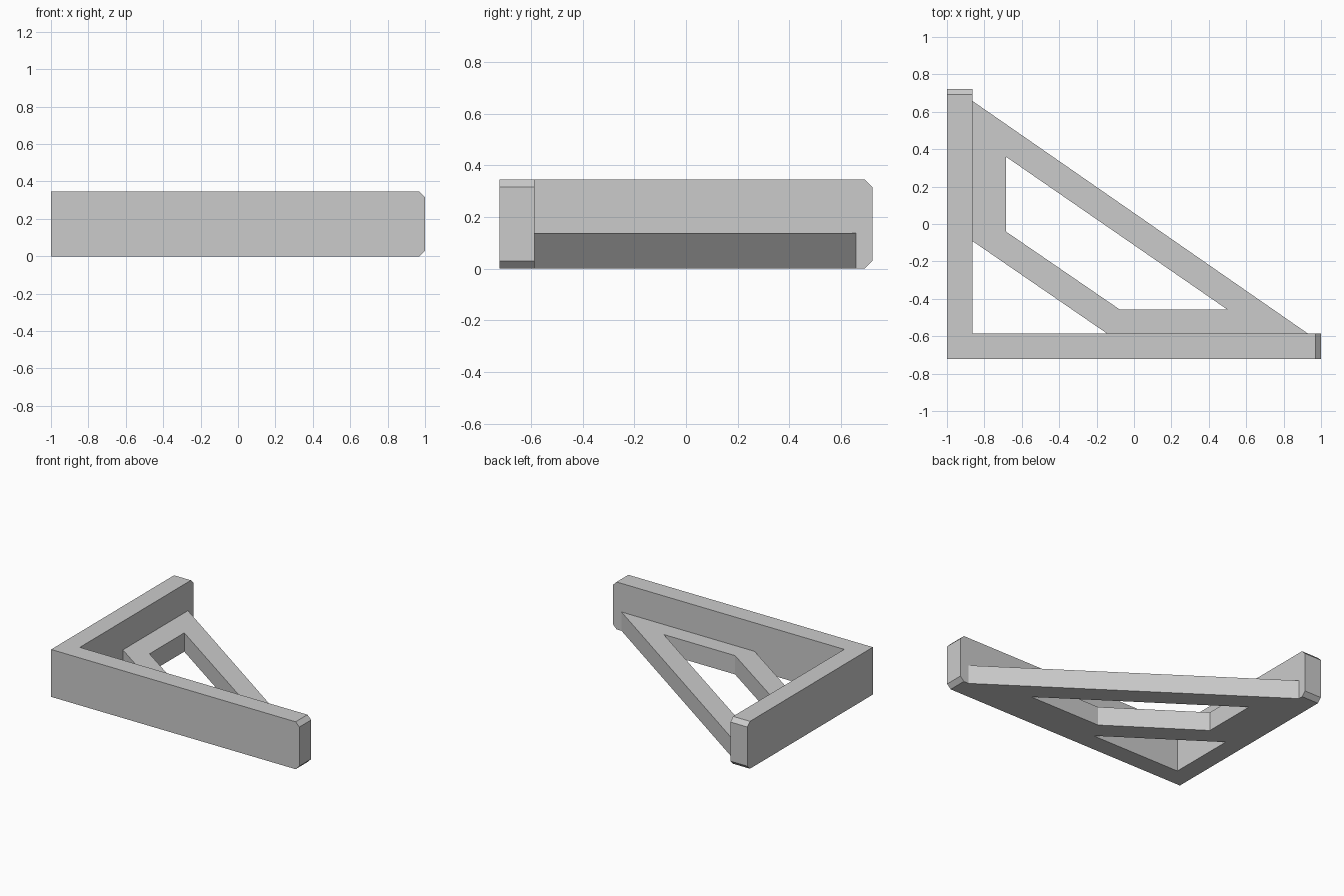
import bpy
import bmesh
import math
from mathutils import Matrix, Vector

cube = bpy.data.objects.get("Cube")
if cube:
    bpy.data.objects.remove(cube, do_unlink=True)

grey = bpy.data.materials.new("plain grey")
grey.use_nodes = True
COLOUR = (0.6, 0.6, 0.6, 1)
grey.diffuse_color = COLOUR
grey.node_tree.nodes["Principled BSDF"].inputs["Base Color"].default_value = COLOUR

LEN_X, LEN_Y, HEIGHT = 1.0, 0.722, 0.345   # half length, half depth, arm height
THICK, CHAMFER, WEB = 0.136, 0.03, 0.137
IN_X, IN_Y = -LEN_X + THICK, -LEN_Y + THICK  # inner faces of the arms


def make_object(name, bm):
    bmesh.ops.recalc_face_normals(bm, faces=bm.faces)
    mesh = bpy.data.meshes.new(name)
    bm.to_mesh(mesh)
    bm.free()
    mesh.materials.append(grey)
    obj = bpy.data.objects.new(name, mesh)
    bpy.context.collection.objects.link(obj)
    return obj


def prism(name, points, offset):
    """Extrude a flat polygon along an offset."""
    bm = bmesh.new()
    face = bm.faces.new([bm.verts.new(p) for p in points])
    moved = bmesh.ops.extrude_face_region(bm, geom=[face])["geom"]
    verts = [v for v in moved if isinstance(v, bmesh.types.BMVert)]
    bmesh.ops.translate(bm, verts=verts, vec=Vector(offset))
    return make_object(name, bm)


def flat_prism(name, outline, low, high):
    return prism(name, [(x, y, low) for x, y in outline], (0, 0, high - low))


def boolean(target, tool, operation):
    """Combine the tool into the target and discard the tool."""
    mod = target.modifiers.new("combine", "BOOLEAN")
    mod.operation, mod.solver, mod.object = operation, "EXACT", tool
    bpy.context.view_layer.objects.active = target
    bpy.ops.object.modifier_apply(modifier=mod.name)
    bpy.data.objects.remove(tool, do_unlink=True)


def arm_profile(start, end):
    """Side outline of an arm with both corners of its free end chamfered."""
    c = CHAMFER
    return [(start, 0), (end - c, 0), (end, c), (end, HEIGHT - c), (end - c, HEIGHT), (start, HEIGHT)]


def tapered_hole(target, origin, direction, outer_r, inner_r):
    """Conical screw hole, widening from the outer face to the inner face."""
    extra = 0.02
    slope = (inner_r - outer_r) / THICK
    bm = bmesh.new()
    bmesh.ops.create_cone(bm, cap_ends=True, segments=48,
                          radius1=outer_r - slope * extra, radius2=inner_r + slope * extra,
                          depth=THICK + 2 * extra)
    axis = Vector(direction)
    turn = axis.to_track_quat("Z", "Y").to_matrix().to_4x4()
    bm.transform(Matrix.Translation(Vector(origin) + axis * THICK / 2) @ turn)
    boolean(target, make_object("hole_cutter", bm), "DIFFERENCE")


# Two upright arms forming the L
bracket = prism("corner_bracket", [(x, -LEN_Y, z) for x, z in arm_profile(-LEN_X, LEN_X)], (0, THICK, 0))
short_arm = prism("short_arm", [(-LEN_X, y, z) for y, z in arm_profile(-LEN_Y, LEN_Y)], (THICK, 0, 0))
boolean(bracket, short_arm, "UNION")

# Low triangular web, embedded slightly in both arms
embed = 0.05
web = flat_prism("web", [(IN_X, 0.658), (IN_X - embed, 0.658), (IN_X - embed, IN_Y - embed),
                         (0.93, IN_Y - embed), (0.93, IN_Y)], 0, WEB)
openings = [
    [(-0.685, 0.36), (-0.685, -0.04), (-0.075, -0.458), (0.5, -0.458)],
    [(-0.88, -0.08), (-0.88, -0.6), (-0.123, -0.6)],
]
for outline in openings:
    boolean(web, flat_prism("opening_cutter", outline, -0.1, 0.3), "DIFFERENCE")
boolean(bracket, web, "UNION")

# Screw holes through each arm
HOLE_Z = 0.243
for x in (-0.59, 0.79):
    tapered_hole(bracket, (x, -LEN_Y, HOLE_Z), (0, 1, 0), 0.027, 0.05)
for y in (-0.312, 0.515):
    tapered_hole(bracket, (-LEN_X, y, HOLE_Z), (1, 0, 0), 0.036, 0.07)

bpy.ops.object.select_all(action="DESELECT")
bracket.select_set(True)
bpy.context.view_layer.objects.active = bracket
bpy.ops.object.shade_smooth_by_angle(angle=math.radians(30))
